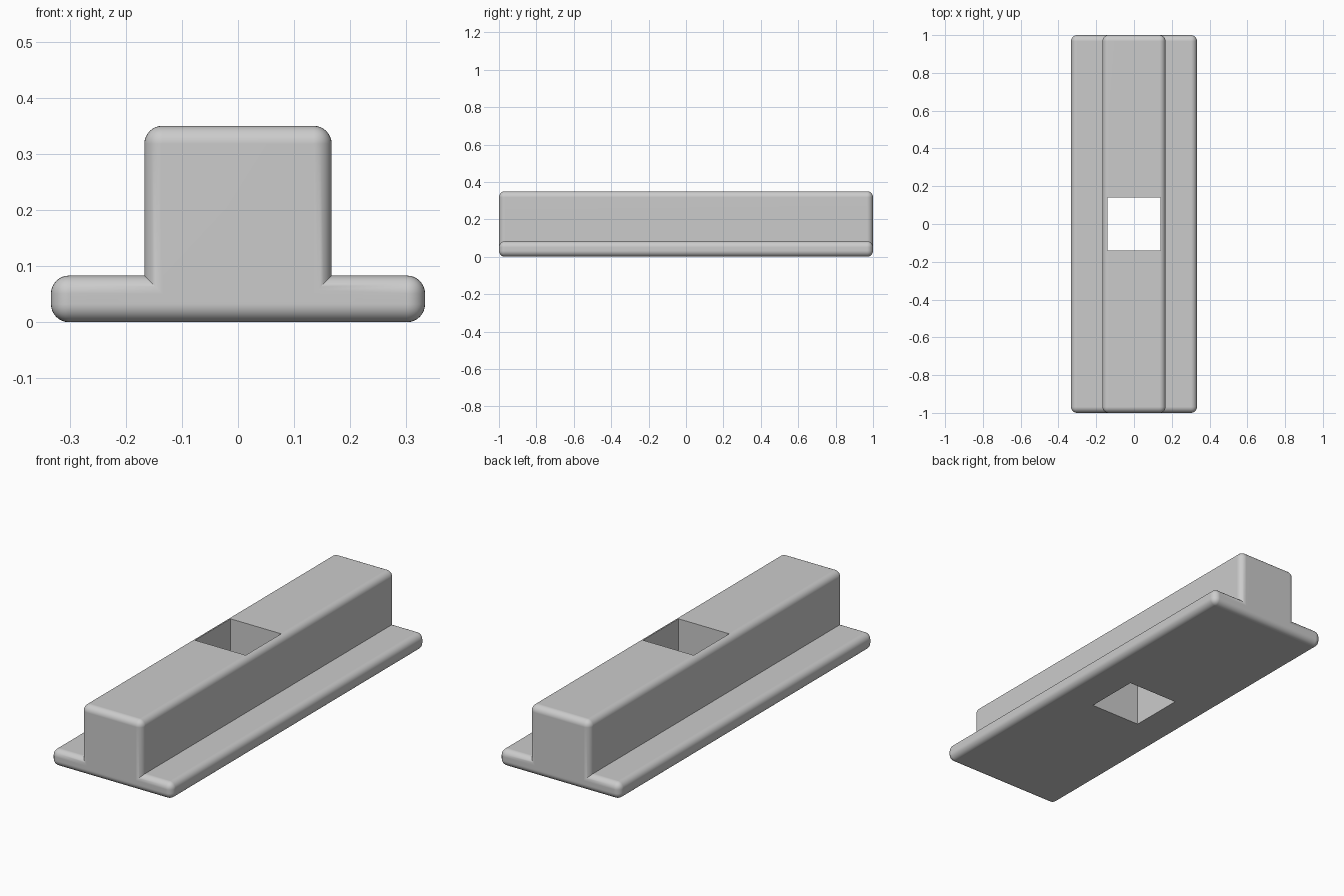
import bpy, bmesh, math
from mathutils import Matrix, Vector

if "Cube" in bpy.data.objects:
    bpy.data.objects.remove(bpy.data.objects["Cube"], do_unlink=True)

grey = bpy.data.materials.new("plain grey")
grey.use_nodes = True
colour = (0.6, 0.6, 0.6, 1)
grey.diffuse_color = colour
grey.node_tree.nodes["Principled BSDF"].inputs["Base Color"].default_value = colour


def box(name, size, bottom, radius=0, round_bottom=True):
    """Box centred on x and y, with optional rounded edges."""
    bm = bmesh.new()
    bmesh.ops.create_cube(bm, size=1, matrix=Matrix.Translation(
        (0, 0, bottom + size[2] / 2)) @ Matrix.Diagonal(Vector(size).to_4d()))
    if radius:
        edges = [e for e in bm.edges if round_bottom
                 or max(v.co.z for v in e.verts) > bottom + 0.01]
        bmesh.ops.bevel(bm, geom=edges, offset=radius, segments=8,
                        profile=0.5, affect='EDGES')
    mesh = bpy.data.meshes.new(name)
    bm.to_mesh(mesh)
    bm.free()
    mesh.materials.append(grey)
    obj = bpy.data.objects.new(name, mesh)
    bpy.context.collection.objects.link(obj)
    return obj


# Wide flange, raised rail and the square shaft through both
body = box("flanged_rail", (0.667, 2, 0.083), 0, 0.032)
rail = box("rail_block", (0.334, 2, 0.31), 0.04, 0.032, False)
shaft = box("shaft_cutter", (0.28, 0.28, 1), -0.3)

bpy.ops.object.select_all(action='DESELECT')
bpy.context.view_layer.objects.active = body
body.select_set(True)
for tool, operation in ((rail, 'UNION'), (shaft, 'DIFFERENCE')):
    mod = body.modifiers.new(operation.lower(), 'BOOLEAN')
    mod.operation = operation
    mod.solver = 'EXACT'
    mod.object = tool
    bpy.ops.object.modifier_apply(modifier=mod.name)
    bpy.data.objects.remove(tool, do_unlink=True)

# Smooth rounded edges with flat main faces
bpy.ops.object.shade_smooth_by_angle(angle=math.radians(30))
flatten = body.modifiers.new("weighted normals", 'WEIGHTED_NORMAL')
flatten.keep_sharp = True
